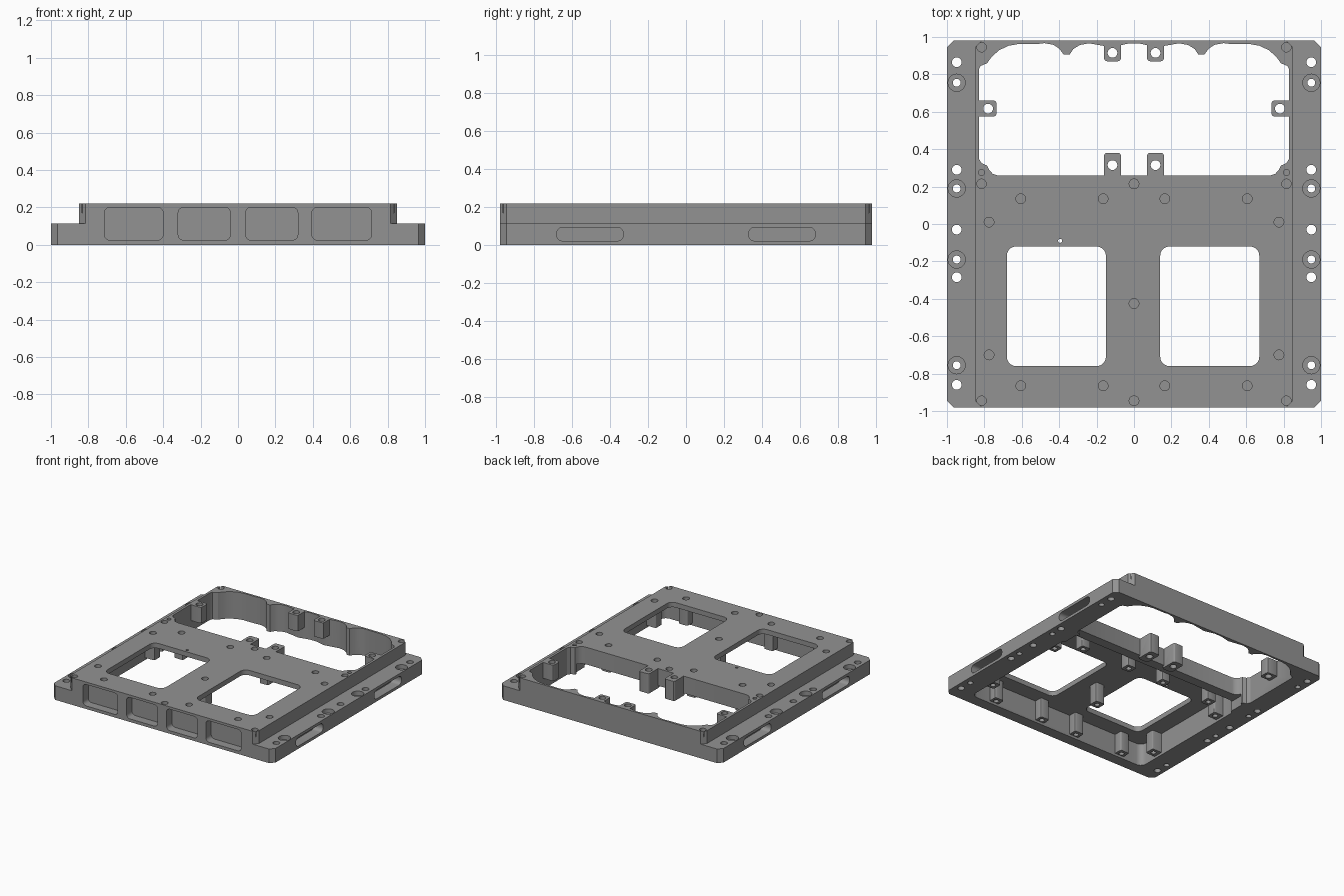
import bpy, bmesh, math

if "Cube" in bpy.data.objects:
    bpy.data.objects.remove(bpy.data.objects["Cube"])

metal = bpy.data.materials.new("machined_grey")
metal.diffuse_color = (0.29, 0.29, 0.29, 1)
metal.use_nodes = True
metal.node_tree.nodes["Principled BSDF"].inputs["Base Color"].default_value = metal.diffuse_color


def rounded(x0, x1, y0, y1, r, n=5):
    """Counter-clockwise rounded rectangle."""
    pts = []
    for cx, cy, a0 in ((x1 - r, y1 - r, 0), (x0 + r, y1 - r, 90),
                       (x0 + r, y0 + r, 180), (x1 - r, y0 + r, 270)):
        for i in range(n + 1):
            a = math.radians(a0 + 90 * i / n)
            pts.append((cx + r * math.cos(a), cy + r * math.sin(a)))
    return pts


def circle(x, y, r, n=24):
    return [(x + r * math.cos(2 * math.pi * i / n),
             y + r * math.sin(2 * math.pi * i / n)) for i in range(n)]


def chamfered(w, h, c):
    return [(w - c, -h), (w, -h + c), (w, h - c), (w - c, h),
            (-w + c, h), (-w, h - c), (-w, -h + c), (-w + c, -h)]


def solid(name, prisms):
    """Object from (outline, low, high, axis) prisms."""
    bm = bmesh.new()
    for pts, lo, hi, axis in prisms:
        def put(p, t):
            if axis == 'Z':
                return (p[0], p[1], t)
            return (p[0], t, p[1]) if axis == 'Y' else (t, p[0], p[1])
        a = [bm.verts.new(put(p, lo)) for p in pts]
        b = [bm.verts.new(put(p, hi)) for p in pts]
        n = len(pts)
        bm.faces.new(a[::-1])
        bm.faces.new(b)
        for i in range(n):
            j = (i + 1) % n
            bm.faces.new((a[i], a[j], b[j], b[i]))
    bmesh.ops.recalc_face_normals(bm, faces=bm.faces)
    me = bpy.data.meshes.new(name)
    bm.to_mesh(me)
    bm.free()
    me.materials.append(metal)
    ob = bpy.data.objects.new(name, me)
    bpy.context.collection.objects.link(ob)
    return ob


def combine(target, prisms, operation):
    tool = solid("tool", prisms)
    mod = target.modifiers.new("bool", 'BOOLEAN')
    mod.object, mod.operation, mod.solver = tool, operation, 'EXACT'
    bpy.context.view_layer.objects.active = target
    bpy.ops.object.modifier_apply(modifier=mod.name)
    bpy.data.objects.remove(tool, do_unlink=True)


H, F = 0.22, 0.115          # overall height, side flange height

# stepped block with chamfered corners
body = solid("housing", [(chamfered(1, 0.98, 0.035), 0, F, 'Z')])
combine(body, [(chamfered(0.85, 0.98, 0.035), 0, H, 'Z')], 'UNION')

# underside cavity, leaving the top plate
combine(body, [(rounded(-0.82, 0.82, -0.89, 0.18, 0.05), -0.1, 0.18, 'Z')], 'DIFFERENCE')

# open rear bay with scalloped back edge
half = [(0.73, 0.26), (0.755, 0.268), (0.775, 0.29), (0.785, 0.312), (0.815, 0.325),
        (0.83, 0.35), (0.83, 0.825), (0.82, 0.845), (0.785, 0.86), (0.76, 0.895),
        (0.72, 0.93), (0.67, 0.953), (0.62, 0.962), (0.52, 0.962), (0.48, 0.967),
        (0.43, 0.958), (0.4, 0.938), (0.375, 0.905), (0.345, 0.905), (0.325, 0.935),
        (0.29, 0.957), (0.24, 0.966), (0.19, 0.957), (0.115, 0.945), (0.06, 0.958),
        (0.03, 0.965)]
bay = half + [(-x, y) for x, y in reversed(half)]
combine(body, [(bay, -0.1, 0.4, 'Z')], 'DIFFERENCE')

# divider is shallower than the side walls
combine(body, [(rounded(-0.8, 0.8, 0.1, 0.3, 0.02), -0.1, 0.08, 'Z')], 'DIFFERENCE')

# windows, front recesses and side slots
cuts = [(rounded(x, x + 0.53, -0.76, -0.12, 0.05), 0.1, 0.4, 'Z') for x in (-0.68, 0.14)]
for x0, x1 in ((-0.715, -0.4), (-0.32, -0.04), (0.04, 0.32), (0.395, 0.715)):
    cuts.append((rounded(x0, x1, 0.025, 0.2, 0.03), -1.2, -0.91, 'Y'))
for s in (-1, 1):
    for y in (-0.505, 0.505):
        cuts.append((rounded(y - 0.175, y + 0.175, 0.022, 0.093, 0.03),
                     min(s * 0.92, s * 1.2), max(s * 0.92, s * 1.2), 'X'))
combine(body, cuts, 'DIFFERENCE')

# screw posts under the plate and mounting tabs in the bay
posts = [(s * x, y) for s in (-1, 1)
         for x, y in ((0.605, 0.135), (0.165, 0.135), (0.775, 0.01),
                      (0.775, -0.7), (0.605, -0.865), (0.165, -0.865))] + [(0, -0.425)]
adds = []
for x, y in posts:
    x0, x1, y0, y1 = x - 0.04, x + 0.04, y - 0.04, y + 0.04
    if abs(x) > 0.7:                       # reach into side wall
        x0, x1 = (x0, 0.84) if x > 0 else (-0.84, x1)
    if y < -0.8:                           # reach into front wall
        y0 = -0.9
    adds.append((rounded(x0, x1, y0, y1, 0.012, 3), 0.02, 0.2, 'Z'))
tabs = []
for s in (-1, 1):
    x = s * 0.115
    adds.append((rounded(x - 0.045, x + 0.045, 0.87, 0.972, 0.015, 3), 0.09, H, 'Z'))
    adds.append((rounded(x - 0.045, x + 0.045, 0.24, 0.38, 0.015, 3), 0.06, H, 'Z'))
    a, b = sorted((s * 0.735, s * 0.84))
    adds.append((rounded(a, b, 0.575, 0.66, 0.015, 3), 0.09, H, 'Z'))
    tabs += [(x, 0.915), (x, 0.315), (s * 0.78, 0.617)]
combine(body, adds, 'UNION')

# through holes, counterbores and blind screw holes
holes = [(circle(x, y, 0.026), -0.1, 0.4, 'Z') for x, y in tabs]
holes.append((circle(-0.395, -0.09, 0.011, 12), 0.1, 0.4, 'Z'))
bores = []
for s in (-1, 1):
    for y in (0.865, 0.29, -0.03, -0.285, -0.86):
        holes.append((circle(s * 0.948, y, 0.026), -0.1, 0.4, 'Z'))
    for y in (0.755, 0.19, -0.19, -0.755):
        holes.append((circle(s * 0.948, y, 0.021), -0.1, 0.4, 'Z'))
        bores.append((circle(s * 0.948, y, 0.046), 0.08, 0.3, 'Z'))
    for y, r in ((0.945, 0.025), (0.275, 0.016), (0.215, 0.025), (-0.945, 0.025)):
        holes.append((circle(s * 0.815, y, r), 0.17, 0.4, 'Z'))
for x, y in posts + [(0, 0.215), (0, -0.945)]:
    holes.append((circle(x, y, 0.026), 0.17, 0.4, 'Z'))
for x, y in posts:
    holes.append((circle(x, y, 0.02, 16), -0.1, 0.06, 'Z'))
combine(body, bores, 'DIFFERENCE')
combine(body, holes, 'DIFFERENCE')

# smooth the round walls, keep edges crisp
for o in bpy.context.selected_objects:
    o.select_set(False)
body.select_set(True)
bpy.context.view_layer.objects.active = body
bpy.ops.object.shade_smooth_by_angle(angle=math.radians(30))
